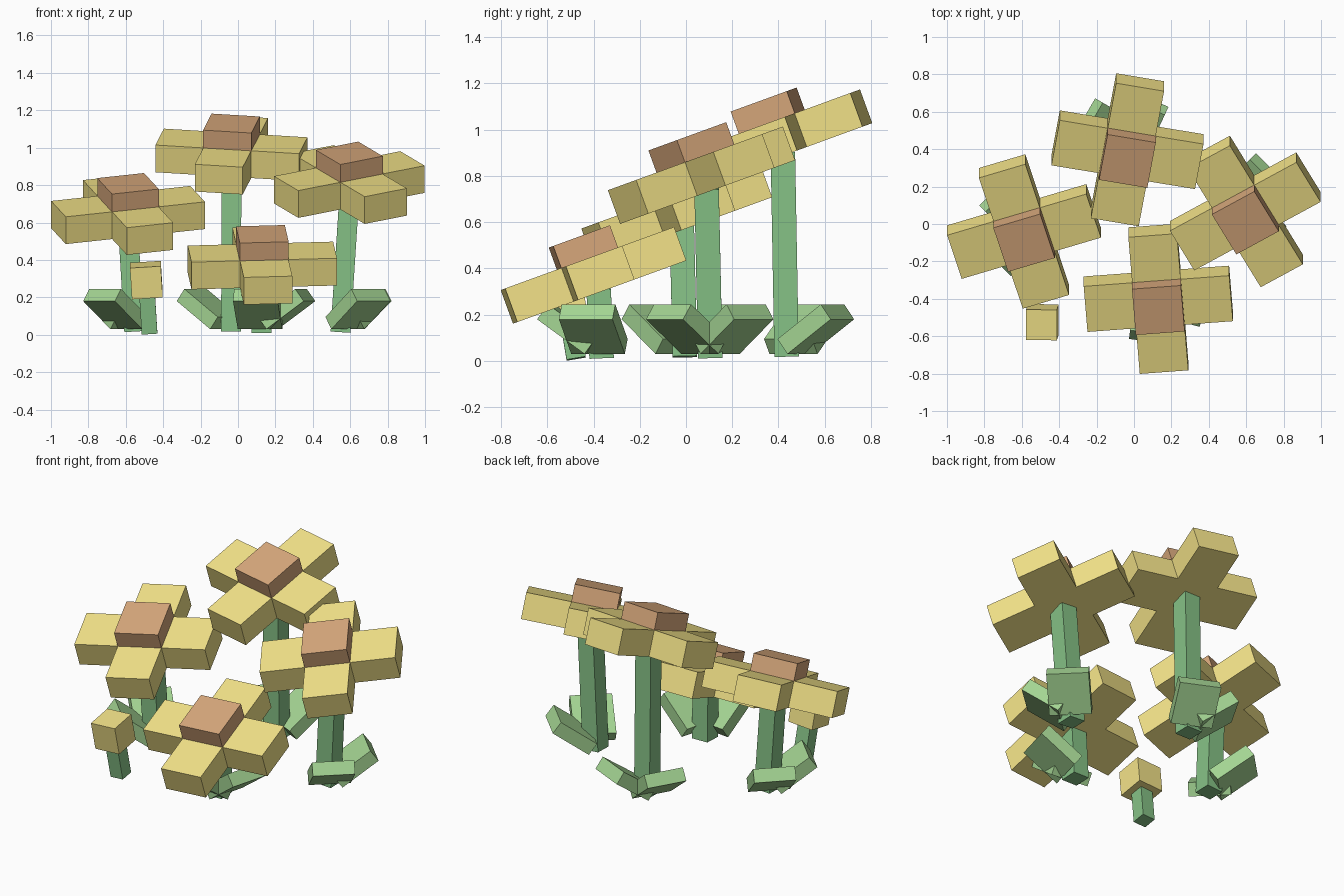
import bpy, bmesh
from math import radians
from mathutils import Matrix, Vector

if "Cube" in bpy.data.objects:
    bpy.data.objects.remove(bpy.data.objects["Cube"])


def material(name, rgb):
    m = bpy.data.materials.new(name)
    m.diffuse_color = (*rgb, 1)
    m.use_nodes = True
    m.node_tree.nodes["Principled BSDF"].inputs["Base Color"].default_value = m.diffuse_color
    return m


YELLOW = material("petal_yellow", (0.90, 0.77, 0.25))
BROWN = material("centre_brown", (0.68, 0.39, 0.20))
STEM = material("stem_green", (0.24, 0.54, 0.24))
LEAF = material("leaf_green", (0.37, 0.66, 0.29))


def prism(name, outline, z0, z1, matrix, mat):
    """Extrude a flat outline from z0 to z1, then place it."""
    bm = bmesh.new()
    face = bm.faces.new([bm.verts.new((x, y, z0)) for x, y in outline])
    ext = bmesh.ops.extrude_face_region(bm, geom=[face])
    tops = [g for g in ext["geom"] if isinstance(g, bmesh.types.BMVert)]
    bmesh.ops.translate(bm, verts=tops, vec=(0, 0, z1 - z0))
    bmesh.ops.recalc_face_normals(bm, faces=bm.faces)
    mesh = bpy.data.meshes.new(name)
    bm.to_mesh(mesh)
    bm.free()
    mesh.materials.append(mat)
    ob = bpy.data.objects.new(name, mesh)
    ob.matrix_world = matrix
    bpy.context.collection.objects.link(ob)
    return ob


def rect(x0, x1, h):
    return [(x0, -h), (x1, -h), (x1, h), (x0, h)]


def rot(deg, axis):
    return Matrix.Rotation(radians(deg), 4, axis)


def stem(name, p0, p1, half):
    p0, p1 = Vector(p0), Vector(p1)
    d = p1 - p0
    turn = Vector((0, 0, 1)).rotation_difference(d).to_matrix().to_4x4()
    prism(name, rect(-half, half, half), 0, d.length,
          Matrix.Translation(p0) @ turn, STEM)


# Cross-shaped ring of four petals
A, W, T = 0.39, 0.13, 0.0775
CROSS = []
for k in range(4):
    r = Matrix.Rotation(radians(90 * k), 2)
    CROSS += [tuple(r @ Vector(p)) for p in ((A, -W), (A, W), (W, W))]


def flower(name, head, spin, base, leaf_dirs):
    m = Matrix.Translation(head) @ rot(20, 'X') @ rot(spin, 'Z')
    prism(name + "_petals", CROSS, -T, T, m, YELLOW)
    prism(name + "_centre", rect(-0.131, 0.131, 0.131), T - 0.01, 0.179, m, BROWN)
    # Stem ends inside the petals, under the head
    top = Vector(head) + Vector((0, 0.022, -0.06))
    stem(name + "_stem", base, top, 0.053)
    # Two leaves rising from the foot of the stem
    for i, a in enumerate(leaf_dirs):
        lm = (Matrix.Translation((base[0], base[1], 0)) @ rot(a, 'Z')
              @ Matrix.Translation((0.06, 0, 0.03)) @ rot(-36, 'Y'))
        prism(f"{name}_leaf_{i + 1}", rect(0, 0.255, 0.12), 0, 0.08, lm, LEAF)


flower("front_flower", (0.13, -0.40, 0.37), 4.5, (0.125, -0.365, 0.012), (-15, -97))
flower("right_flower", (0.595, 0.067, 0.803), 30, (0.548, 0.105, 0.015), (45, -48))
flower("back_flower", (-0.035, 0.397, 0.962), -10, (-0.037, 0.435, 0.018), (65, 150))
flower("left_flower", (-0.588, -0.04, 0.64), 17.5, (-0.555, -0.005, 0.018), (135, 225))

# Small closed bud
bud = Matrix.Translation((-0.49, -0.525, 0.292)) @ rot(10, 'X') @ rot(-3.5, 'Y')
prism("bud", rect(-0.0825, 0.0825, 0.0825), -0.085, 0.085, bud, YELLOW)
stem("bud_stem", (-0.473, -0.475, 0.01), (-0.488, -0.515, 0.25), 0.042)
